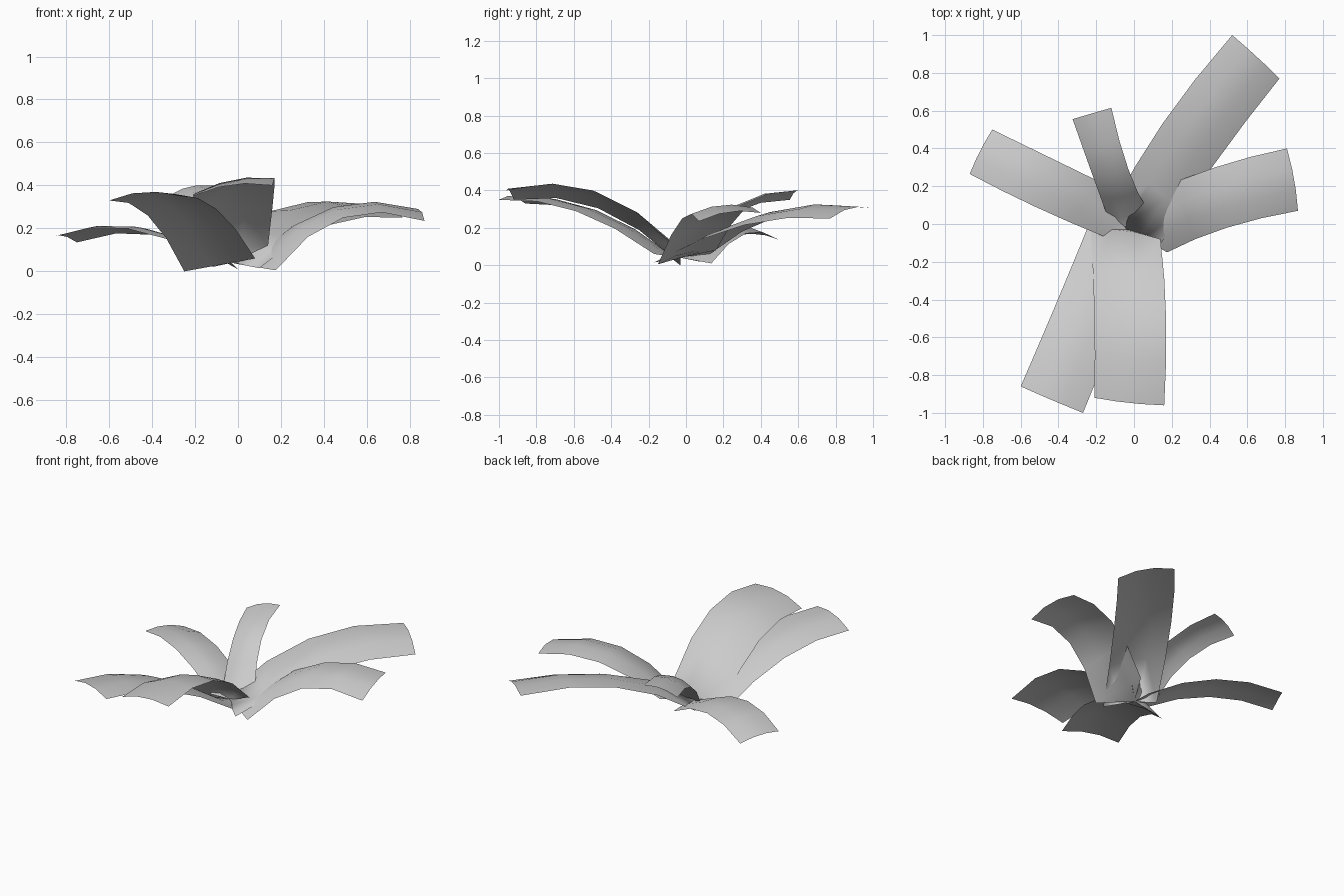
import bpy
import bmesh
from mathutils import Vector

ROWS = 4      # segments along each leaf
COLUMNS = 3   # segments across each leaf
CROWN = Vector((-.03, -.03, .04))  # point where all the leaves meet

cube = bpy.data.objects.get("Cube")
if cube:
    bpy.data.objects.remove(cube, do_unlink=True)

# One grey material for every leaf
grey = bpy.data.materials.new("leaf_grey")
grey.use_nodes = True
colour = (0.6, 0.6, 0.6, 1.0)
grey.diffuse_color = colour
grey.node_tree.nodes["Principled BSDF"].inputs["Base Color"].default_value = colour


def arc_point(points, t):
    """Point on the parabola through the base, middle and tip of an edge."""
    base, middle, tip = (Vector(p) for p in points)
    return (base * (1 - t) * (1 - 2 * t)
            + middle * 4 * t * (1 - t)
            + tip * t * (2 * t - 1))


def make_leaf(name, left_edge, right_edge, bulge=0.03):
    """Arching strip between two edges, domed across, gathered at the crown."""
    bm = bmesh.new()
    grid = []
    for row in range(ROWS + 1):
        t = row / ROWS
        left, right = arc_point(left_edge, t), arc_point(right_edge, t)
        step = 0.01
        along = (arc_point(left_edge, t + step) + arc_point(right_edge, t + step)
                 - left - right)
        normal = (right - left).cross(along).normalized()
        line = []
        for column in range(COLUMNS + 1):
            s = column / COLUMNS
            dome = normal * bulge * 4 * s * (1 - s)
            line.append(bm.verts.new(left.lerp(right, s) + dome))
        grid.append(line)
    for lower, upper in zip(grid, grid[1:]):
        for c in range(COLUMNS):
            bm.faces.new((lower[c], lower[c + 1], upper[c + 1], upper[c]))
    # Short fan that gathers the base at the crown
    crown = bm.verts.new(CROWN)
    for a, b in zip(grid[0], grid[0][1:]):
        bm.faces.new((crown, b, a))
    for face in bm.faces:
        face.smooth = True
    mesh = bpy.data.meshes.new(name)
    bm.to_mesh(mesh)
    bm.free()
    mesh.materials.append(grey)
    leaf = bpy.data.objects.new(name, mesh)
    bpy.context.collection.objects.link(leaf)


# Two broad leaves at the front
make_leaf("front_leaf",
          left_edge=[(.14, -.08, .12), (.17, -.5, .40), (.16, -.96, .40)],
          right_edge=[(-.23, -.03, .005), (-.21, -.47, .305), (-.21, -.92, .35)])
make_leaf("front_right_leaf",
          left_edge=[(.08, -.17, .06), (-.1, -.59, .29), (-.27, -1, .35)],
          right_edge=[(-.25, -.03, 0), (-.42, -.44, .26), (-.6, -.86, .33)])

# Two broad leaves on the left side
make_leaf("left_leaf",
          left_edge=[(.08, .16, .08), (.43, .3, .285), (.81, .4, .28)],
          right_edge=[(.175, -.15, .005), (.49, -.02, .25), (.868, .07, .235)])
make_leaf("back_left_leaf",
          left_edge=[(-.12, .07, .02), (.15, .53, .28), (.52, 1, .305)],
          right_edge=[(.1, -.17, .015), (.42, .31, .215), (.77, .77, .25)])

# Low leaf on the right side
make_leaf("right_leaf",
          left_edge=[(-.15, -.07, .06), (-.52, .09, .20), (-.87, .265, .16)],
          right_edge=[(0, .135, .01), (-.38, .32, .17), (-.75, .5, .135)],
          bulge=0.02)

# Narrow upright leaf at the back
make_leaf("back_leaf",
          left_edge=[(-.14, .04, .06), (-.22, .26, .28), (-.325, .555, .35)],
          right_edge=[(.075, .07, .07), (-.03, .29, .32), (-.12, .615, .40)],
          bulge=0.02)
